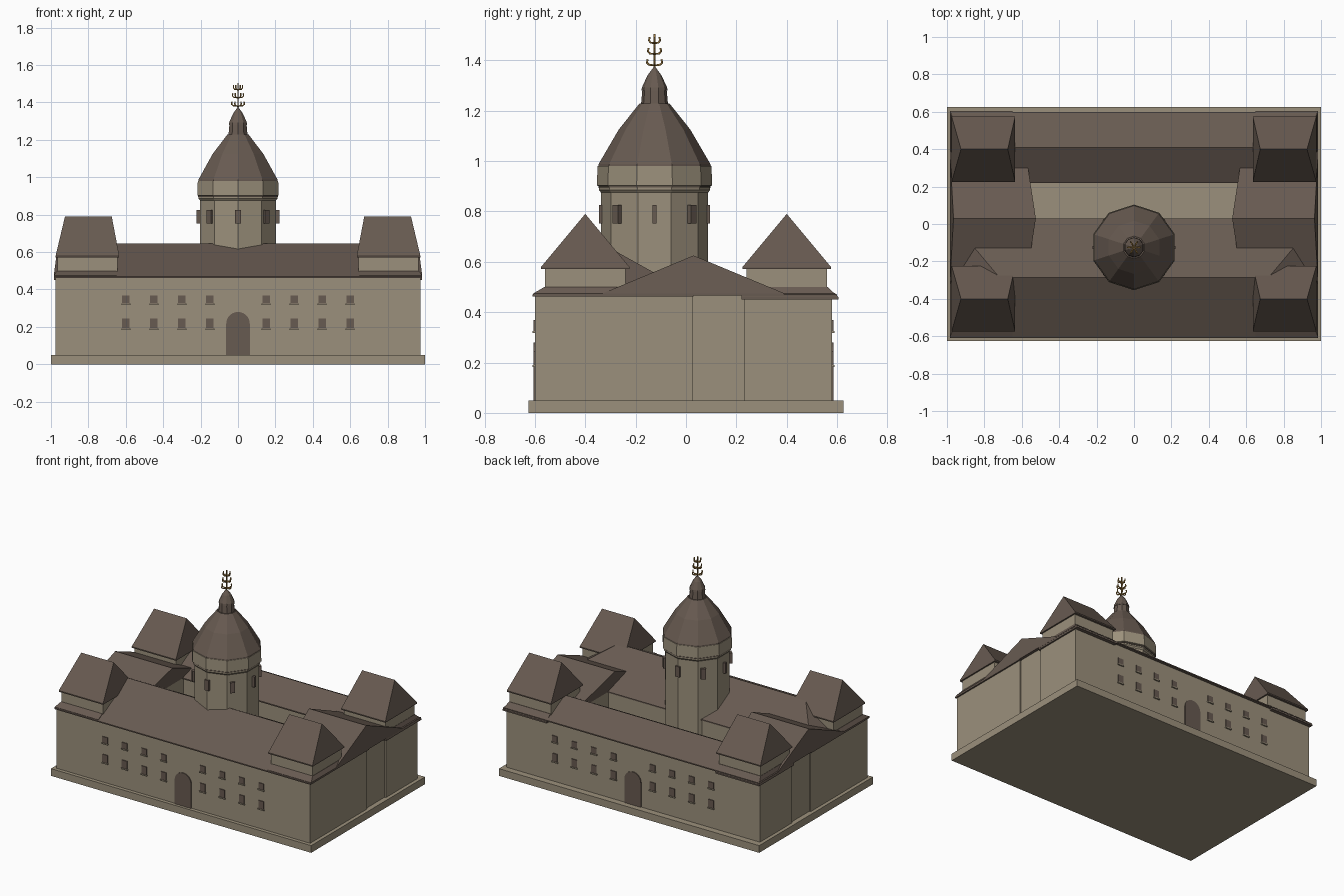
import bpy, bmesh, math
from mathutils import Matrix, Vector

cube = bpy.data.objects.get("Cube")
if cube:
    bpy.data.objects.remove(cube, do_unlink=True)


def material(name, rgb):
    m = bpy.data.materials.new(name)
    m.use_nodes = True
    m.diffuse_color = (*rgb, 1)
    m.node_tree.nodes["Principled BSDF"].inputs["Base Color"].default_value = (*rgb, 1)
    return m


STONE = material("warm stone", (0.33, 0.28, 0.20))
ROOF = material("brown roof", (0.137, 0.103, 0.082))
GOLD = material("aged gold", (0.42, 0.24, 0.06))


def finish(name, bm, mat):
    bmesh.ops.recalc_face_normals(bm, faces=bm.faces)
    mesh = bpy.data.meshes.new(name)
    bm.to_mesh(mesh)
    bm.free()
    mesh.materials.append(mat)
    ob = bpy.data.objects.new(name, mesh)
    bpy.context.collection.objects.link(ob)
    return ob


def add_box(bm, x0, x1, y0, y1, z0, z1, turn=Matrix()):
    size = Matrix.Diagonal((x1 - x0, y1 - y0, z1 - z0, 1))
    mid = Matrix.Translation(((x0 + x1) / 2, (y0 + y1) / 2, (z0 + z1) / 2))
    bmesh.ops.create_cube(bm, size=1, matrix=turn @ mid @ size)


def box(name, mat, *bounds):
    bm = bmesh.new()
    add_box(bm, *bounds)
    return finish(name, bm, mat)


def hull(name, mat, points):
    bm = bmesh.new()
    for p in points:
        bm.verts.new(p)
    bmesh.ops.convex_hull(bm, input=bm.verts)
    bmesh.ops.dissolve_limit(bm, angle_limit=0.01, verts=bm.verts, edges=bm.edges)
    return finish(name, bm, mat)


def ridge_roof(name, x0, x1, y0, y1, z0, rx0, rx1, ry, z1):
    """Ridge along x over a rectangular eave."""
    eave = [(x, y, z) for x in (x0, x1) for y in (y0, y1) for z in (z0 - 0.008, z0)]
    return hull(name, ROOF, eave + [(rx0, ry, z1), (rx1, ry, z1)])


def lathe(name, mat, profile, sides, centre):
    """Faceted turned solid with one corner facing the front."""
    bm = bmesh.new()
    rings = []
    for r, z in profile:
        rings.append([bm.verts.new((centre[0] + r * math.sin(i * math.tau / sides),
                                    centre[1] - r * math.cos(i * math.tau / sides), z))
                      for i in range(sides)])
    for a, b in zip(rings, rings[1:]):
        for i in range(sides):
            j = (i + 1) % sides
            bm.faces.new((a[i], a[j], b[j], b[i]))
    bm.faces.new(rings[0])
    bm.faces.new(rings[-1])
    return finish(name, bm, mat)


# Plinth and the four wings around the courtyard
box("plinth", STONE, -1, 1, -0.625, 0.625, 0, 0.05)
box("front_wing", STONE, -0.975, 0.975, -0.6, 0.025, 0.05, 0.465)
box("back_wing", STONE, -0.975, 0.975, 0.23, 0.58, 0.05, 0.465)
ridge_roof("front_roof", -0.985, 0.985, -0.61, 0.03, 0.47, -0.72, 0.72, -0.285, 0.645)
ridge_roof("back_roof", -0.985, 0.985, 0.22, 0.6, 0.47, -0.8, 0.8, 0.41, 0.575)

for s, side in ((1, "left"), (-1, "right")):
    # Side wing with cross roof
    xs = sorted((0.58 * s, 0.965 * s))
    box(side + "_wing", STONE, *xs, 0, 0.25, 0.05, 0.49)
    ridge_roof(side + "_cross_roof", 0.58 * s, 0.985 * s, -0.33, 0.39, 0.475,
               0.525 * s, 0.965 * s, 0.03, 0.625)
    for t, end in ((-1, "front"), (1, "back")):
        # Corner tower: body, skirt and hipped roof
        name = end + "_" + side + "_tower"
        tx = sorted((0.645 * s, 0.965 * s))
        ty = sorted((0.24 * t, 0.56 * t))
        box(name + "_body", STONE, *tx, *ty, 0.3, 0.58)
        low = 0.465 if t < 0 else 0.45
        skirt = [(x * s, y * t, z) for x in (0.65, 0.985)
                 for y in (0.22, 0.605) for z in (low, low + 0.01)]
        skirt += [(x * s, y * t, 0.5) for x in (0.65, 0.967) for y in (0.238, 0.562)]
        hull(name + "_skirt", ROOF, skirt)
        ridge_roof(name + "_roof", 0.635 * s, 0.975 * s, 0.225 * t, 0.575 * t, 0.58,
                   0.675 * s, 0.925 * s, 0.4 * t, 0.79)

# Facades: two rows of windows with sills, and an arched door
for t, wall, end in ((-1, 0.6, "front"), (1, 0.58, "back")):
    panes, sills = bmesh.new(), bmesh.new()
    for s in (-1, 1):
        for i in range(4):
            x = s * (0.15 + 0.15 * i)
            for z, h in ((0.19, 0.055), (0.325, 0.043)):
                add_box(panes, x - 0.02, x + 0.02, *sorted((wall * t, (wall + 0.005) * t)), z, z + h)
                add_box(sills, x - 0.024, x + 0.024, *sorted((wall * t, (wall + 0.009) * t)), z - 0.008, z)
    finish(end + "_windows", panes, ROOF)
    finish(end + "_sills", sills, STONE)
    arch = [(0.063 * math.cos(a), 0.217 + 0.063 * math.sin(a))
            for a in (math.pi * k / 12 for k in range(13))]
    arch += [(-0.063, 0.05), (0.063, 0.05)]
    hull(end + "_door", ROOF, [(x, y * t, z) for x, z in arch for y in (wall, wall + 0.006)])

# Central drum with cornice
C = (0, -0.125)
lathe("drum", STONE, [(0.213, 0.05), (0.213, 0.885)], 10, C)
lathe("cornice", STONE, [(0.213, 0.875), (0.221, 0.885), (0.221, 0.9), (0.229, 0.903),
                         (0.226, 0.98), (0.21, 0.985)], 10, C)
lathe("cornice_band", ROOF, [(0.215, 0.893), (0.224, 0.895), (0.224, 0.899), (0.215, 0.901)], 10, C)

# Drum windows
bm = bmesh.new()
for i in range(8):
    turn = Matrix.Translation((*C, 0)) @ Matrix.Rotation(i * math.tau / 8, 4, "Z")
    half = 0.008 if i % 4 == 2 else 0.016
    add_box(bm, -half, half, -0.221, -0.19, 0.752, 0.825, turn)
finish("drum_windows", bm, ROOF)

# Dome, lantern and spire
lathe("dome_roof", ROOF, [(0.224, 0.978), (0.222, 0.988), (0.142, 1.125), (0.06, 1.228)], 10, C)
lathe("lantern", ROOF, [(0.054, 1.22), (0.048, 1.285)], 10, C)
lathe("spire", ROOF, [(0.052, 1.28), (0.05, 1.292), (0.028, 1.34), (0.002, 1.375)], 10, C)

# Gilded finial: pole with three tiers of upturned branches
curve = bpy.data.curves.new("finial", "CURVE")
curve.dimensions = "3D"
curve.bevel_depth = 0.004
curve.bevel_resolution = 1
curve.use_fill_caps = True


def strand(points):
    sp = curve.splines.new("POLY")
    sp.points.add(len(points) - 1)
    for p, co in zip(sp.points, points):
        p.co = (*co, 1)


strand([(*C, 1.36), (*C, 1.505)])
for z, r in ((1.38, 0.036), (1.425, 0.031), (1.468, 0.026)):
    for i in range(6):
        a = i * math.tau / 6
        strand([(C[0] + k * r * math.cos(a), C[1] + k * r * math.sin(a), z + h)
                for k, h in ((0, 0), (0.7, 0.002), (0.95, 0.01), (0.9, 0.024))])
curve.materials.append(GOLD)
finial = bpy.data.objects.new("finial", curve)
bpy.context.collection.objects.link(finial)
bpy.context.view_layer.objects.active = finial
finial.select_set(True)
bpy.ops.object.convert(target="MESH")
